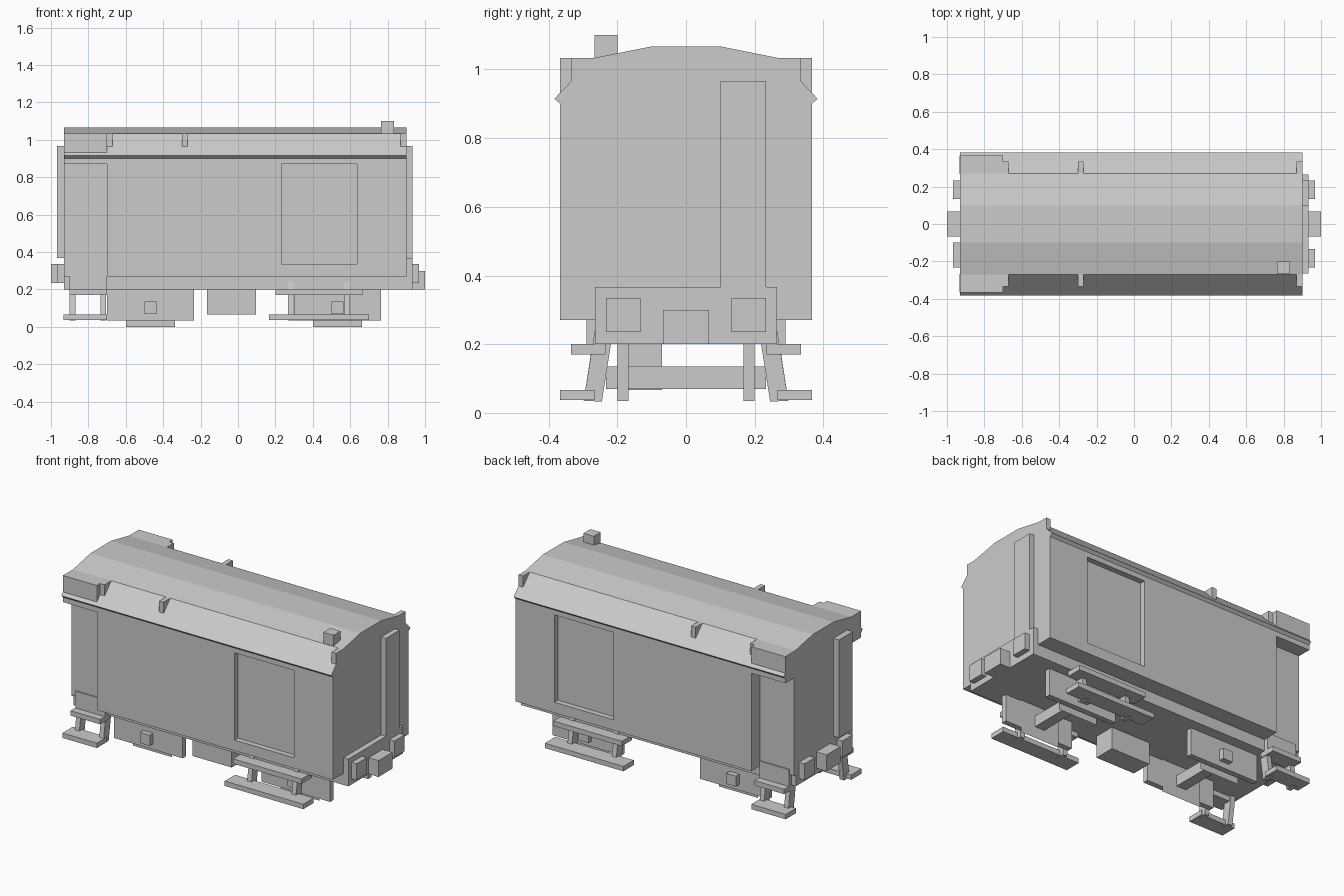
import bpy, bmesh

if "Cube" in bpy.data.objects:
    bpy.data.objects.remove(bpy.data.objects["Cube"])


def make(name, verts, faces):
    mesh = bpy.data.meshes.new(name)
    mesh.from_pydata(verts, [], faces)
    bm = bmesh.new()
    bm.from_mesh(mesh)
    bmesh.ops.recalc_face_normals(bm, faces=bm.faces)
    bm.to_mesh(mesh)
    bm.free()
    obj = bpy.data.objects.new(name, mesh)
    bpy.context.collection.objects.link(obj)
    return obj


def extrude_x(name, profile, x0, x1):
    """Prism along x from a list of (y, z) points."""
    n = len(profile)
    verts = [(x, y, z) for x in (x0, x1) for y, z in profile]
    faces = [tuple(range(n)), tuple(range(n, 2 * n))]
    faces += [(i, (i + 1) % n, n + (i + 1) % n, n + i) for i in range(n)]
    return make(name, verts, faces)


def box(name, x0, x1, y0, y1, z0, z1):
    return extrude_x(name, [(y0, z0), (y1, z0), (y1, z1), (y0, z1)], x0, x1)


def both(name, x0, x1, profile):
    """Prism repeated on the front and back sides."""
    return [extrude_x(name + tag, [(s * y, z) for y, z in profile], x0, x1)
            for s, tag in ((-1, "_front"), (1, "_back"))]


def both_box(name, x0, x1, y0, y1, z0, z1):
    return both(name, x0, x1, [(y0, z0), (y1, z0), (y1, z1), (y0, z1)])


# Van body with faceted roof and sloped eaves
half = [(0.367, 0.27), (0.367, 0.90), (0.383, 0.915), (0.27, 1.033), (0.10, 1.067)]
body = extrude_x("van_body", half + [(-y, z) for y, z in reversed(half)], -0.93, 0.90)

# Recesses: sliding doors and end vestibules
cutters = both_box("door_cutter", 0.233, 0.635, 0.333, 0.45, 0.335, 0.87)
cutters += both_box("vestibule_cutter", -1.0, -0.70, 0.282, 0.45, 0.20, 0.87)
bpy.context.view_layer.objects.active = body
for cutter in cutters:
    mod = body.modifiers.new("recess", 'BOOLEAN')
    mod.operation = 'DIFFERENCE'
    mod.solver = 'EXACT'
    mod.object = cutter
    bpy.ops.object.modifier_apply(modifier=mod.name)
    bpy.data.objects.remove(cutter)

# Roof fittings: corner boxes, brackets, chimney
both("roof_corner_box", -0.93, -0.70, [(0.27, 1.033), (0.367, 1.033), (0.367, 0.93)])
for i, x in enumerate((-0.70, -0.30, 0.87)):
    both(f"roof_bracket_{i}", x, x + 0.03, [(0.27, 1.033), (0.335, 1.033), (0.335, 0.965)])
box("chimney", 0.765, 0.835, -0.267, -0.20, 1.03, 1.10)

# Underframe, end beam, end posts
box("underframe", -0.93, 0.90, -0.265, 0.265, 0.20, 0.275)
box("end_beam", 0.90, 0.933, -0.265, 0.265, 0.20, 0.367)
box("right_end_post", 0.90, 0.933, 0.10, 0.233, 0.36, 0.967)
box("left_end_post", -0.967, -0.93, -0.233, -0.10, 0.367, 0.967)

# Buffers and couplers
both_box("right_buffer", 0.93, 0.967, 0.133, 0.233, 0.235, 0.335)
both_box("left_buffer", -0.967, -0.93, 0.133, 0.233, 0.235, 0.335)
box("right_coupler", 0.93, 1.0, -0.067, 0.067, 0.20, 0.30)
box("left_coupler", -1.0, -0.93, -0.067, 0.067, 0.235, 0.335)

# Running gear: axle guards, axles and flat wheels
for tag, x in (("left", -0.468), ("right", 0.532)):
    both_box(tag + "_axle_guard", x - 0.233, x + 0.233, 0.167, 0.20, 0.035, 0.20)
    box(tag + "_axle", x - 0.033, x + 0.033, -0.233, 0.233, 0.07, 0.135)
    for s in (-1, 1):
        y = s * 0.16
        make(f"{tag}_wheel_{'front' if s < 0 else 'back'}",
             [(x - 0.132, y, 0), (x + 0.132, y, 0), (x + 0.132, y, 0.265), (x - 0.132, y, 0.265)],
             [(0, 1, 2, 3)])

# Equipment box under the floor
box("underfloor_box", -0.167, 0.097, -0.20, -0.07, 0.067, 0.20)

# Vestibule sills
both_box("vestibule_sill", -0.90, -0.70, 0.25, 0.29, 0.20, 0.303)

# Footboards on slanted hangers
steps = {"left": ((-0.90, -0.70), (-0.933, -0.70), (-0.90, -0.735), 0.22),
         "right": ((0.20, 0.665), (0.167, 0.70), (0.267, 0.568), 0.27)}
for tag, (upper, lower, hangers, top) in steps.items():
    both_box(tag + "_upper_footboard", *upper, 0.235, 0.335, 0.17, 0.20)
    both_box(tag + "_lower_footboard", *lower, 0.267, 0.367, 0.037, 0.067)
    shift = (top - 0.035) * 0.18
    for i, x in enumerate(hangers):
        both(f"{tag}_hanger_{i}", x, x + 0.03,
             [(0.245, 0.033), (0.298, 0.035), (0.303 - shift, top), (0.25 - shift, top)])
